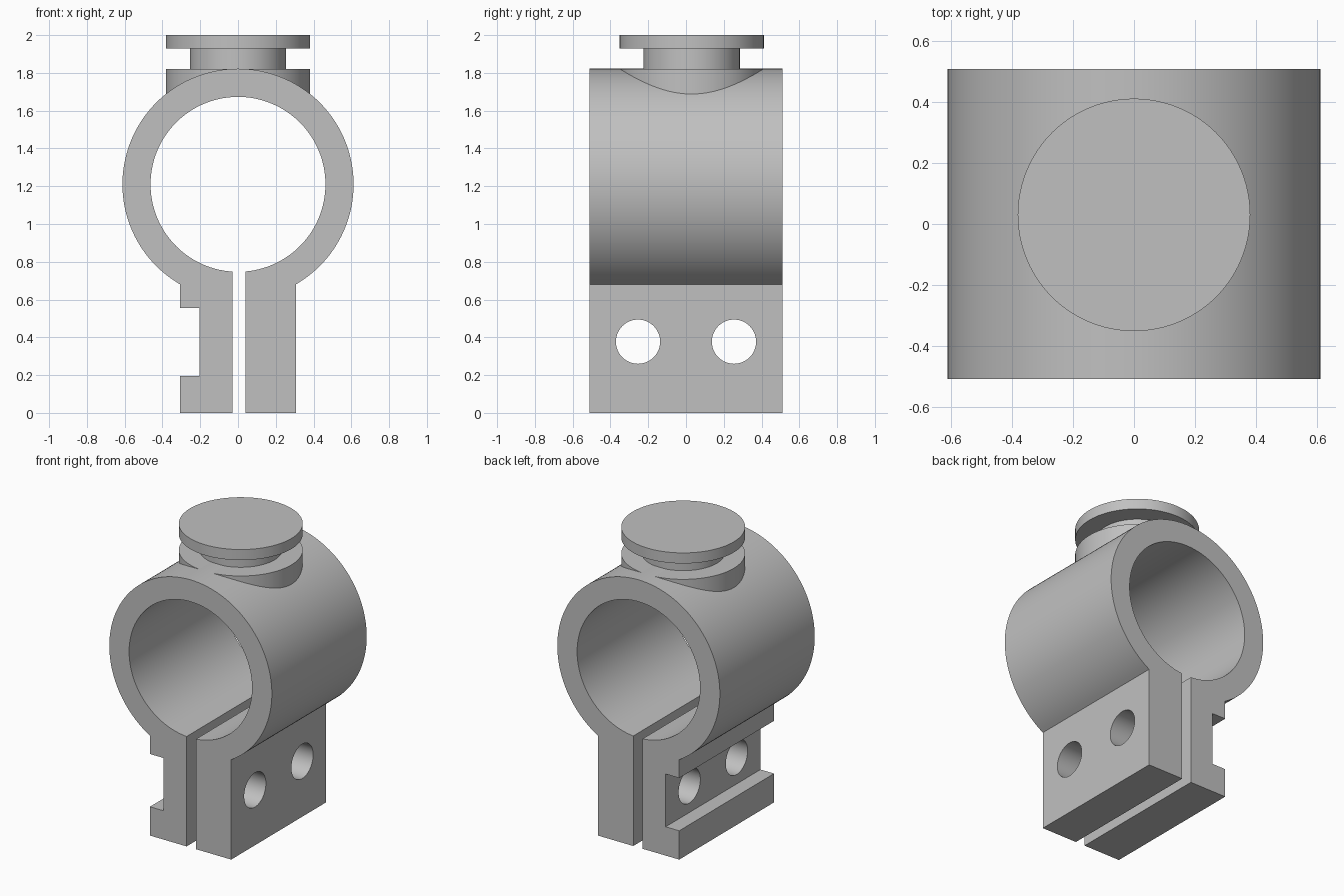
import bpy, bmesh
from math import asin, cos, sin, pi

cube = bpy.data.objects.get("Cube")
if cube:
    bpy.data.objects.remove(cube, do_unlink=True)

CENTRE_Z, OUTER, INNER = 1.21, 0.612, 0.463
HALF_LEG, HALF_DEPTH = 0.306, 0.51
SLOT_LEFT, SLOT_RIGHT = 0.04, -0.03

grey = bpy.data.materials.new("plain grey")
grey.use_nodes = True
colour = (0.53, 0.53, 0.53, 1)
grey.diffuse_color = colour
grey.node_tree.nodes["Principled BSDF"].inputs["Base Color"].default_value = colour


def make_object(name, bm):
    bmesh.ops.recalc_face_normals(bm, faces=bm.faces)
    mesh = bpy.data.meshes.new(name)
    bm.to_mesh(mesh)
    bm.free()
    mesh.materials.append(grey)
    obj = bpy.data.objects.new(name, mesh)
    bpy.context.collection.objects.link(obj)
    return obj


def activate(obj):
    bpy.ops.object.select_all(action='DESELECT')
    obj.select_set(True)
    bpy.context.view_layer.objects.active = obj


def smooth(obj):
    activate(obj)
    bpy.ops.object.shade_smooth_by_angle(angle=pi / 6)


def arc(radius, start, end, steps=120):
    """Points round the bore, with angles measured from straight down towards +x."""
    angles = [start + (end - start) * i / steps for i in range(steps + 1)]
    return [(radius * sin(a), CENTRE_Z - radius * cos(a)) for a in angles]


# Clamp: split ring with two legs, the right leg having a nut channel
leg_angle = asin(HALF_LEG / OUTER)
profile = [(SLOT_LEFT, 0), (HALF_LEG, 0)]
profile += arc(OUTER, leg_angle, 2 * pi - leg_angle)
profile += [(-HALF_LEG, 0.555), (-0.204, 0.555), (-0.204, 0.196), (-HALF_LEG, 0.196),
            (-HALF_LEG, 0), (SLOT_RIGHT, 0)]
profile += arc(INNER, 2 * pi + asin(SLOT_RIGHT / INNER), asin(SLOT_LEFT / INNER))

bm = bmesh.new()
face = bm.faces.new([bm.verts.new((x, -HALF_DEPTH, z)) for x, z in profile])
extruded = bmesh.ops.extrude_face_region(bm, geom=[face], use_keep_orig=True)
moved = [v for v in extruded["geom"] if isinstance(v, bmesh.types.BMVert)]
bmesh.ops.translate(bm, verts=moved, vec=(0, 2 * HALF_DEPTH, 0))
clamp = make_object("split_ring_clamp", bm)

# Bolt holes through both legs
for y in (-0.254, 0.254):
    bpy.ops.mesh.primitive_cylinder_add(vertices=64, radius=0.117, depth=1,
                                        location=(0, y, 0.377), rotation=(0, pi / 2, 0))
    cutter = bpy.context.object
    cutter.name = "bolt_hole_cutter"
    cutter.hide_render = True
    cut = clamp.modifiers.new("bolt_hole", 'BOOLEAN')
    cut.operation, cut.solver, cut.object = 'DIFFERENCE', 'EXACT', cutter
    activate(clamp)
    bpy.ops.object.modifier_apply(modifier=cut.name)
    bpy.data.objects.remove(cutter, do_unlink=True)
smooth(clamp)

# Grooved knob on top of the ring: base, neck and cap turned as one piece
outline = [(0, 1.685), (0.382, 1.685), (0.382, 1.82), (0.255, 1.82),
           (0.255, 1.928), (0.382, 1.928), (0.382, 2), (0, 2)]
bm = bmesh.new()
verts = [bm.verts.new((r, 0, z)) for r, z in outline]
edges = [bm.edges.new(pair) for pair in zip(verts, verts[1:])]
bmesh.ops.spin(bm, geom=verts + edges, cent=(0, 0, 0), axis=(0, 0, 1),
               angle=2 * pi, steps=96)
bmesh.ops.remove_doubles(bm, verts=bm.verts, dist=0.0001)
knob = make_object("grooved_knob", bm)
knob.location.y = 0.03
smooth(knob)
